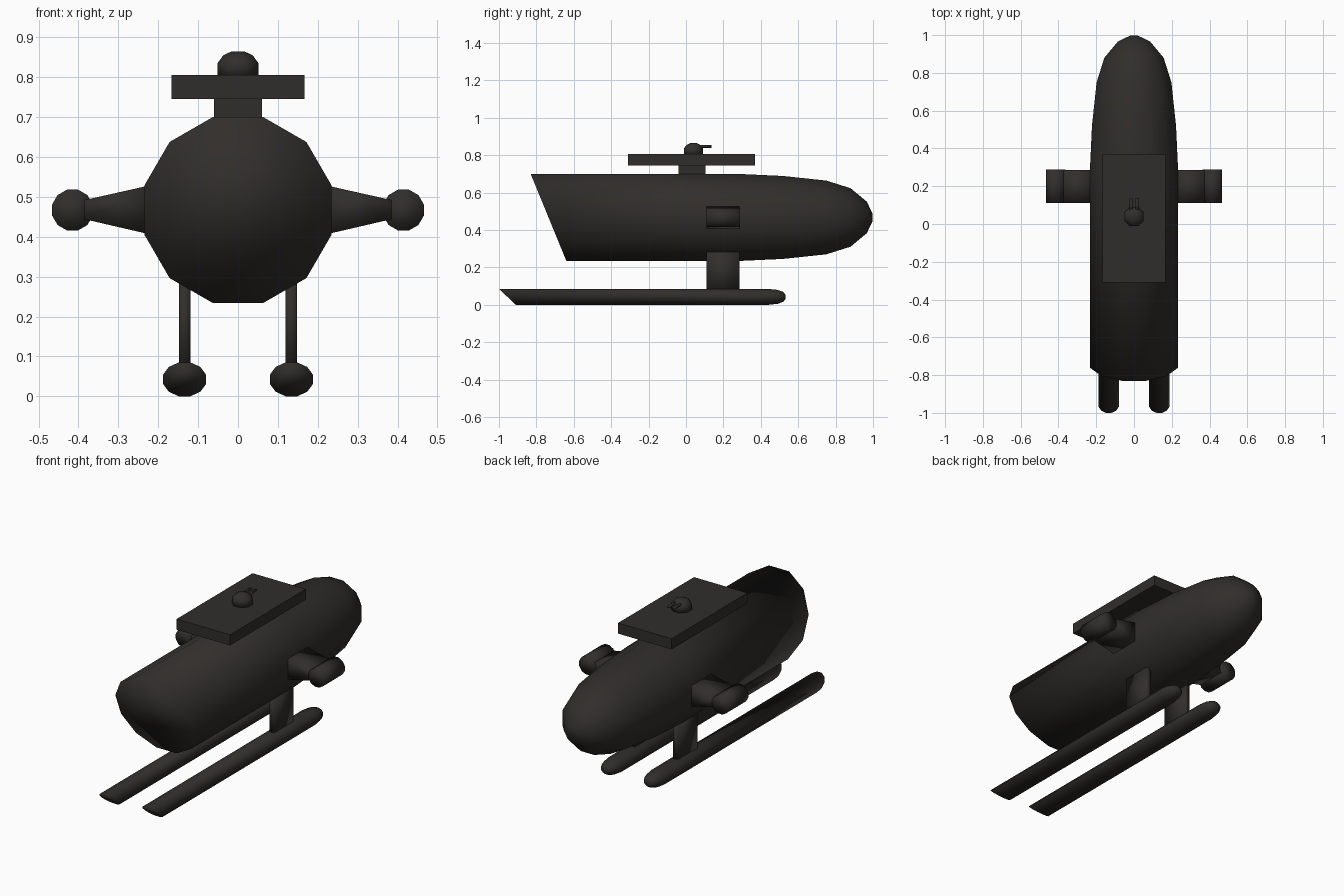
import bpy, bmesh, math

if "Cube" in bpy.data.objects:
    bpy.data.objects.remove(bpy.data.objects["Cube"])

mat = bpy.data.materials.new("dark_metal")
mat.diffuse_color = (0.03, 0.027, 0.024, 1)
mat.use_nodes = True
mat.node_tree.nodes["Principled BSDF"].inputs["Base Color"].default_value = mat.diffuse_color


def finish(name, bm, smooth):
    bmesh.ops.recalc_face_normals(bm, faces=bm.faces)
    for f in bm.faces:
        f.smooth = smooth
    me = bpy.data.meshes.new(name)
    bm.to_mesh(me)
    bm.free()
    me.materials.append(mat)
    ob = bpy.data.objects.new(name, me)
    bpy.context.collection.objects.link(ob)
    return ob


def loft(name, centre, rx, rz, stations, sides=12, slant=0.0, smooth=True):
    """Rings along y from (y, scale) stations; the first ring is raked by slant."""
    bm = bmesh.new()
    cx, cz = centre
    rings = []
    for i, (y, s) in enumerate(stations):
        ring = []
        for k in range(sides):
            a = 2 * math.pi * (k + 0.5) / sides
            dx, dz = rx * s * math.cos(a), rz * s * math.sin(a)
            ring.append(bm.verts.new((cx + dx, y - (slant * dz if i == 0 else 0), cz + dz)))
        rings.append(ring)
    for a, b in zip(rings, rings[1:]):
        for k in range(sides):
            n = (k + 1) % sides
            bm.faces.new((a[k], a[n], b[n], b[k]))
    bm.faces.new(rings[0])
    bm.faces.new(rings[-1])
    return finish(name, bm, smooth)


def box(name, x, y, z, smooth=False, z_end=None):
    """Box from ranges; z_end gives a different z range at the second x."""
    bm = bmesh.new()
    bmesh.ops.create_cube(bm, size=1)
    for v in bm.verts:
        i, j, k = (int(c > 0) for c in v.co)
        v.co = (x[i], y[j], (z_end if z_end and i else z)[k])
    return finish(name, bm, smooth)


# Hull with rounded nose at the back and raked flat front
loft("hull", (0, 0.467), 0.2425, 0.2415,
     [(-0.735, 1), (0.27, 1), (0.52, 0.95), (0.75, 0.845), (0.88, 0.67),
      (0.967, 0.36), (0.998, 0.08)], slant=0.41)

for side, s in (("right", 1), ("left", -1)):
    # Landing skid and its strut
    loft(side + "_skid", (s * 0.134, 0.0425), 0.056, 0.044,
         [(-0.955, 1), (0.44, 1), (0.49, 0.88), (0.52, 0.62), (0.531, 0.3)], slant=1.06)
    box(side + "_strut", (s * 0.134 - 0.0145, s * 0.134 + 0.0145),
        (0.11, 0.285), (0.06, 0.30), smooth=True)
    # Tapered side arm and pod
    box(side + "_arm", (s * 0.225, s * 0.385), (0.11, 0.285), (0.407, 0.528),
        smooth=True, z_end=(0.444, 0.492))
    loft(side + "_pod", (s * 0.415, 0.467), 0.053, 0.053, [(0.11, 1), (0.288, 1)])

# Roof platform on its pedestal
box("pedestal", (-0.06, 0.06), (-0.04, 0.105), (0.66, 0.75))
box("platform", (-0.167, 0.167), (-0.31, 0.368), (0.745, 0.805))

# Small turret dome, lathed upright
bm = bmesh.new()
rings = []
for z, r in ((0.80, 0.055), (0.836, 0.055), (0.855, 0.04), (0.865, 0.017)):
    rings.append([bm.verts.new((r * math.cos(a), 0.04 + r * math.sin(a), z))
                  for a in (math.pi * (k + 0.5) / 4 for k in range(8))])
for a, b in zip(rings, rings[1:]):
    for k in range(8):
        n = (k + 1) % 8
        bm.faces.new((a[k], a[n], b[n], b[k]))
bm.faces.new(rings[0])
bm.faces.new(rings[-1])
finish("turret", bm, True)

# Twin barrels
for side, s in (("right", 1), ("left", -1)):
    loft(side + "_barrel", (s * 0.016, 0.847), 0.008, 0.008,
         [(0.05, 1), (0.136, 1)], sides=6)
